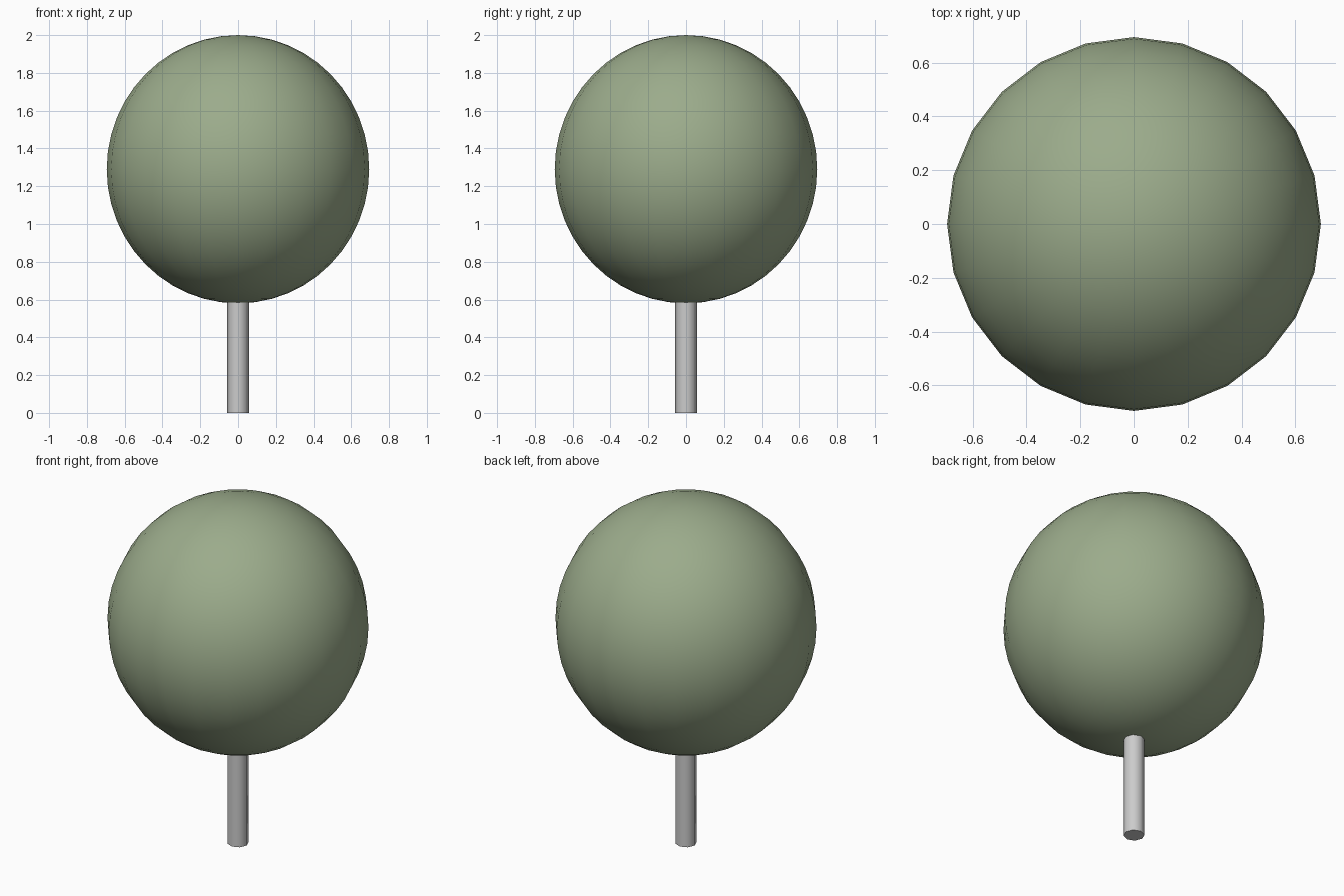
import bpy
import math

if "Cube" in bpy.data.objects:
    bpy.data.objects.remove(bpy.data.objects["Cube"])

# Round crown, slightly taller than wide
bpy.ops.mesh.primitive_uv_sphere_add(segments=24, ring_count=24, radius=1, location=(0, 0, 1.29))
crown = bpy.context.object
crown.name = "crown"
crown.scale = (0.695, 0.695, 0.71)
bpy.ops.object.transform_apply(location=False, rotation=False, scale=True)
bpy.ops.object.shade_smooth()
green = bpy.data.materials.new("sage_green")
green.diffuse_color = (0.33, 0.41, 0.26, 1)
green.use_nodes = True
green.node_tree.nodes["Principled BSDF"].inputs["Base Color"].default_value = green.diffuse_color
crown.data.materials.append(green)

# Eight-sided stem, its top just inside the crown
bpy.ops.mesh.primitive_cylinder_add(vertices=8, radius=0.057, depth=0.6, location=(0, 0, 0.3))
stem = bpy.context.object
stem.name = "stem"
bpy.ops.object.shade_smooth_by_angle(angle=math.radians(50))
